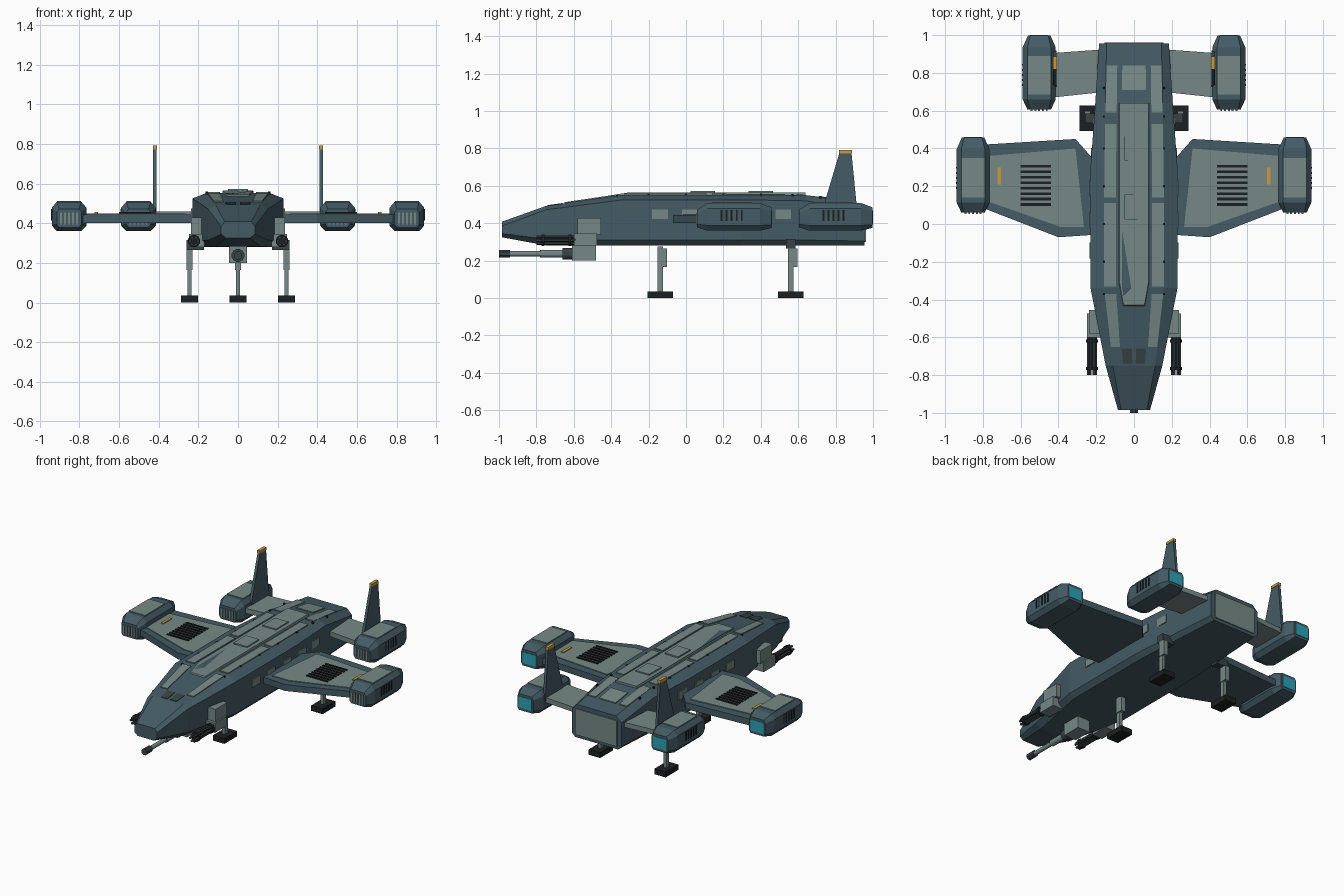
import bpy, bmesh, math

if "Cube" in bpy.data.objects:
    bpy.data.objects.remove(bpy.data.objects["Cube"])


def material(name, r, g, b):
    m = bpy.data.materials.new(name)
    m.diffuse_color = (r, g, b, 1)
    m.use_nodes = True
    m.node_tree.nodes["Principled BSDF"].inputs["Base Color"].default_value = m.diffuse_color
    return m


HULL = material("slate blue", .058, .105, .128)
PANEL = material("pale grey green", .18, .25, .24)
BLACK = material("near black", .012, .014, .015)
STEEL = material("dark steel", .04, .055, .06)
YELLOW = material("warning yellow", .60, .33, .05)
CYAN = material("exhaust cyan", .025, .36, .48)


def loft(name, rings, mat):
    """Skin between closed rings of equal length and cap both ends."""
    bm = bmesh.new()
    rows = [[bm.verts.new(p) for p in ring] for ring in rings]
    n = len(rows[0])
    for a, b in zip(rows, rows[1:]):
        for i in range(n):
            j = (i + 1) % n
            bm.faces.new((a[i], a[j], b[j], b[i]))
    bm.faces.new(rows[0])
    bm.faces.new(rows[-1])
    bmesh.ops.recalc_face_normals(bm, faces=bm.faces)
    me = bpy.data.meshes.new(name)
    bm.to_mesh(me)
    bm.free()
    me.materials.append(mat)
    ob = bpy.data.objects.new(name, me)
    bpy.context.collection.objects.link(ob)
    return ob


def box(name, x, y, z, mat):
    return loft(name, [[(x[0], y[0], k), (x[1], y[0], k), (x[1], y[1], k), (x[0], y[1], k)] for k in z], mat)


def cbox(name, c, size, mat):
    return box(name, *[(c[i] - size[i] / 2, c[i] + size[i] / 2) for i in range(3)], mat)


def slab(name, poly, z0, z1, mat, s=1):
    return loft(name, [[(s * x, y, z) for x, y in poly] for z in (z0, z1)], mat)


def tube(name, x, z, y0, y1, r, mat, n=12):
    ring = [(x + r * math.cos(math.tau * (i + .5) / n), z + r * math.sin(math.tau * (i + .5) / n)) for i in range(n)]
    return loft(name, [[(a, y, b) for a, b in ring] for y in (y0, y1)], mat)


# Fuselage stations: y, bottom half, side half, top half, z bottom, low side, shoulder, top
STATIONS = [
    (-.985, .06, .085, .068, .325, .345, .385, .408),
    (-.75, .115, .15, .112, .282, .315, .472, .492),
    (-.34, .20, .23, .16, .28, .31, .525, .552),
    (.30, .20, .23, .16, .28, .31, .525, .552),
    (.64, .18, .205, .152, .28, .31, .52, .55),
    (.955, .16, .185, .145, .28, .305, .465, .503),
]


def station(y):
    for a, b in zip(STATIONS, STATIONS[1:]):
        if y <= b[0]:
            t = (y - a[0]) / (b[0] - a[0])
            return [p + (q - p) * t for p, q in zip(a, b)]
    return STATIONS[-1]


loft("fuselage", [[(b, y, zb), (w, y, zl), (w, y, zs), (t, y, zt),
                   (-t, y, zt), (-w, y, zs), (-w, y, zl), (-b, y, zb)]
                  for y, b, w, t, zb, zl, zs, zt in STATIONS], HULL)


def roof_plate(name, y0, y1, x0, x1, mat, s=1, h=.006):
    """Thin plate following the roof; x0, x1 are fractions of the roof half width."""
    rings = []
    for y in (y0, y1):
        t, z = station(y)[3], station(y)[7]
        rings.append([(s * x0 * t, y, z - .003), (s * x1 * t, y, z - .003),
                      (s * x1 * t, y, z + h), (s * x0 * t, y, z + h)])
    loft(name, rings, mat)


# Raised spine, hatches and rear plates
loft("spine", [[(a, -.44, .53), (b, -.33, .53), (b, .64, .53), (-b, .64, .53), (-b, -.33, .53), (-a, -.44, .53)]
               if z < .54 else
               [(a, -.43, .545), (b * .9, -.31, z), (b * .9, .64, z), (-b * .9, .64, z), (-b * .9, -.31, z), (-a, -.43, .545)]
               for a, b, z in ((.06, .085, .53), (.055, .085, .564))], PANEL)
for y in (.09, .40):
    cbox("spine_hatch", (0, y, .567), (.10, .13, .009), PANEL)
roof_plate("rear_roof_plate", .71, .84, -.42, .42, PANEL)
box("stern_plate", (-.155, .155), (.95, .962), (.30, .475), PANEL)

for s in (-1, 1):
    # Roof strips, cockpit plates and rivets
    for y0, y1 in ((-.65, -.37), (-.33, .11), (.14, .53), (.59, .84)):
        roof_plate("roof_strip", y0, y1, .60, .99, PANEL, s)
    roof_plate("cockpit_plate", -.74, -.66, .08, .52, STEEL, s, .003)
    for y in (-.37, -.2, 0, .2, .4, .57, .72):
        cbox("rivet", (s * .158, y, station(y)[7]), (.011, .011, .014), BLACK)
    # Side windows
    for y in (-.14, .02, .19, .36, .52):
        w = station(y + .04)[2]
        cbox("side_window", (s * w, y, .448), (.012, .085, .052), PANEL)

    # Main wing with inset panel, vents and marker
    slab("wing", [(.18, -.055), (.40, -.07), (.80, .085), (.80, .42), (.31, .45), (.23, .36), (.18, .36)],
         .402, .445, HULL, s)
    slab("wing_panel", [(.265, -.015), (.39, -.015), (.775, .12), (.775, .36), (.31, .40)], .44, .450, PANEL, s)
    for i in range(8):
        cbox("wing_vent", (s * .52, .103 + i * .029, .451), (.16, .014, .009), BLACK)
    cbox("wing_marker", (s * .714, .255, .451), (.018, .09, .009), YELLOW)

    # Tail stub and fin
    slab("tail_stub", [(.15, .70), (.43, .67), (.43, .905), (.15, .925)], .425, .458, PANEL, s)
    fin = [(.72, .44), (.82, .775), (.885, .775), (.918, .44)]
    loft("tail_fin", [[(s * x, y, z) for y, z in fin] for x in (.410, .428)], HULL)
    cbox("fin_cap", (s * .419, .8525, .782), (.022, .068, .018), YELLOW)

    # Engine pods
    for cx, y0, y1 in ((.852, .06, .46), (.502, .605, 1.0)):
        rings = []
        for y, w, t, a, b, c, d in ((y0, .062, .05, .378, .395, .455, .472),
                                    (y0 + .055, .0875, .062, .36, .388, .478, .508),
                                    (y1 - .065, .0875, .062, .36, .388, .478, .508),
                                    (y1 - .003, .06, .048, .375, .392, .465, .485)):
            rings.append([(s * cx + p, y, q) for p, q in ((t, a), (w, b), (w, c), (t, d),
                                                         (-t, d), (-w, c), (-w, b), (-t, a))])
        loft("engine_pod", rings, HULL)
        box("pod_top_plate", (s * cx - .06, s * cx + .06), (y0 + .08, y1 - .11), (.502, .513), PANEL)
        box("pod_exhaust", (s * cx - .048, s * cx + .048), (y1 - .008, y1), (.392, .468), CYAN)
        for i in range(5):
            cbox("pod_intake_bar", (s * cx + (i - 2) * .02, y0, .424), (.010, .012, .062), PANEL)
            cbox("pod_side_slit", (s * (cx + .0865), y0 + .13 + i * .027, .442), (.008, .010, .058), BLACK)

    # Cheek guns
    box("gun_mount", (s * .17, s * .248), (-.60, -.475), (.28, .345), PANEL)
    box("gun_bracket", (s * .15, s * .238), (-.58, -.455), (.34, .428), PANEL)
    tube("gun_core", s * .222, .31, -.77, -.59, .012, BLACK, 8)
    for i in range(6):
        a = math.tau * i / 6
        tube("gun_barrel", s * .222 + .02 * math.cos(a), .31 + .02 * math.sin(a), -.80, -.59, .008, STEEL, 6)
    for y in (-.765, -.62):
        tube("gun_clamp", s * .222, .31, y - .008, y + .008, .032, BLACK)

# Chin cannon
box("cannon_mount", (-.046, .046), (-.61, -.48), (.20, .285), PANEL)
tube("cannon_collar", 0, .237, -.66, -.61, .033, STEEL)
tube("cannon_sleeve", 0, .237, -.78, -.66, .021, PANEL)
tube("cannon_barrel", 0, .237, -.95, -.77, .014, PANEL)
tube("cannon_muzzle", 0, .237, -1.0, -.94, .022, STEEL, 8)

# Landing gear
for x, y in ((0, -.138), (-.245, .56), (.245, .56)):
    cbox("landing_foot", (x, y, .018), (.085, .135, .036), BLACK)
    cbox("landing_strut", (x, y, .155), (.022, .03, .24), PANEL)
    cbox("strut_sleeve", (x, y + .012, .215), (.032, .05, .10), PANEL)
    if x:
        cbox("gear_arm", (x * .88, y, .29), (.09, .05, .05), STEEL)
